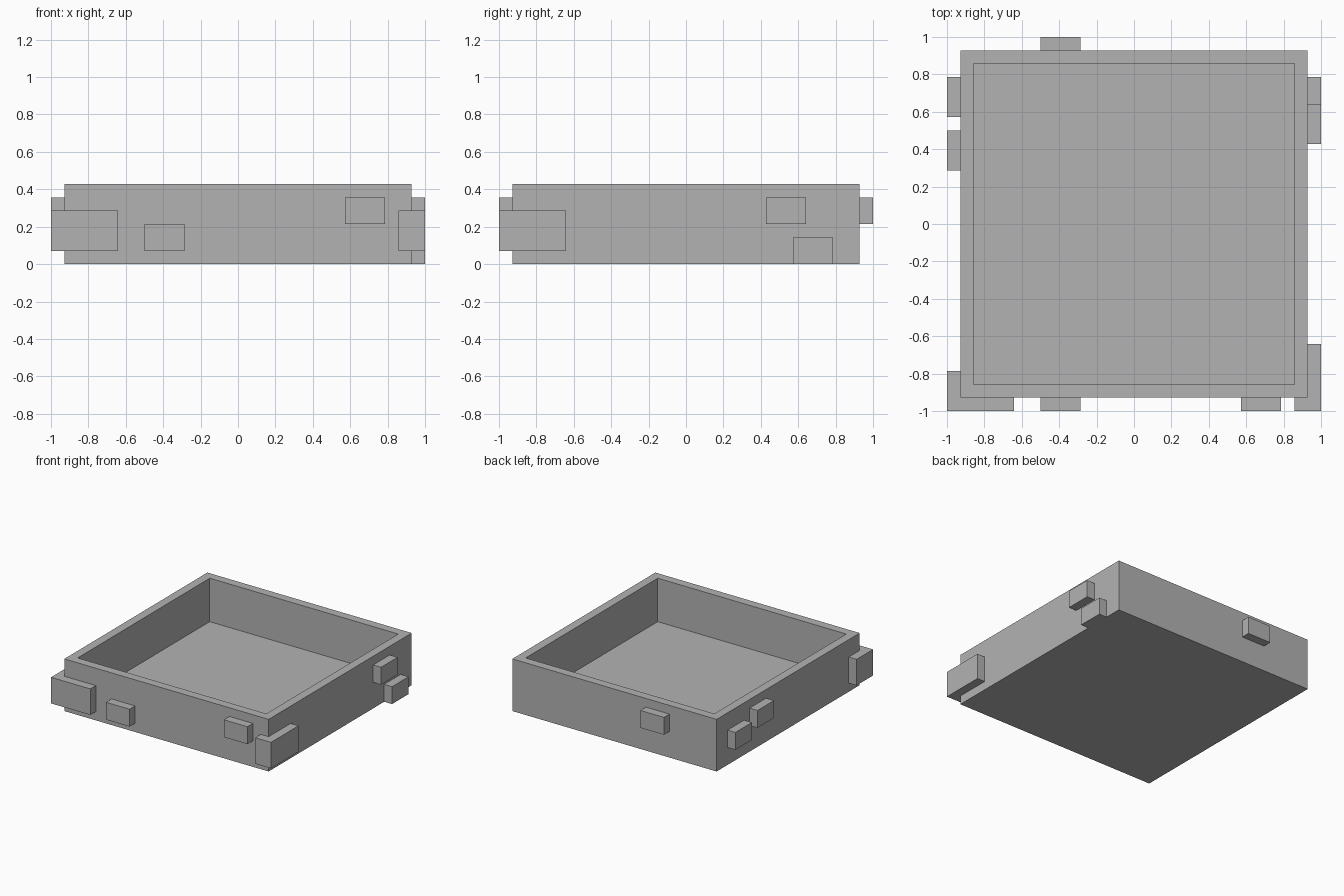
import bpy
import bmesh

cube = bpy.data.objects.get("Cube")
if cube:
    bpy.data.objects.remove(cube, do_unlink=True)

U = 1 / 14          # module: wall thickness and brick projection
WALL = 13 * U       # outer wall face
EDGE = 14 * U       # outer brick face

stone = bpy.data.materials.new("stone grey")
stone.use_nodes = True
stone.diffuse_color = (0.45, 0.45, 0.45, 1)
stone.node_tree.nodes["Principled BSDF"].inputs["Base Color"].default_value = (0.45, 0.45, 0.45, 1)


def finish(name, bm):
    bmesh.ops.recalc_face_normals(bm, faces=bm.faces)
    mesh = bpy.data.meshes.new(name)
    bm.to_mesh(mesh)
    bm.free()
    mesh.materials.append(stone)
    obj = bpy.data.objects.new(name, mesh)
    bpy.context.collection.objects.link(obj)
    return obj


def prism(bm, outline, z0, z1):
    """Extrude a flat outline from z0 to z1 and return the top face."""
    base = bm.faces.new([bm.verts.new((x, y, z0)) for x, y in outline])
    geom = bmesh.ops.extrude_face_region(bm, geom=[base], use_keep_orig=True)["geom"]
    top = [v for v in geom if isinstance(v, bmesh.types.BMVert)]
    bmesh.ops.translate(bm, verts=top, vec=(0, 0, z1 - z0))
    return next(f for f in geom if isinstance(f, bmesh.types.BMFace))


def rectangle(x0, x1, y0, y1):
    return [(x0, y0), (x1, y0), (x1, y1), (x0, y1)]


# Open tray: solid block with a recessed top
bm = bmesh.new()
top = prism(bm, rectangle(-WALL, WALL, -WALL, WALL), 0, 6 * U)
bmesh.ops.recalc_face_normals(bm, faces=bm.faces)
bmesh.ops.inset_region(bm, faces=[top], thickness=U, use_even_offset=True)
floor = bmesh.ops.extrude_discrete_faces(bm, faces=[top])["faces"][0]
bmesh.ops.translate(bm, verts=floor.verts[:], vec=(0, 0, -5 * U))
finish("tray", bm)

# Raised bricks: wall side, start along the wall and bottom, in modules
bricks = {
    "front_low_brick": ("front", -7, 1),
    "front_high_brick": ("front", 8, 3),
    "back_brick": ("back", -7, 3),
    "left_high_brick": ("left", 6, 3),
    "left_low_brick": ("left", 8, 0),
    "right_low_brick": ("right", 8, 2),
    "right_high_brick": ("right", 4, 3),
}
for name, (side, start, bottom) in bricks.items():
    a, b = start * U, (start + 3) * U
    outline = {
        "front": rectangle(a, b, -EDGE, -WALL),
        "back": rectangle(a, b, WALL, EDGE),
        "left": rectangle(WALL, EDGE, a, b),
        "right": rectangle(-EDGE, -WALL, a, b),
    }[side]
    bm = bmesh.new()
    prism(bm, outline, bottom * U, (bottom + 2) * U)
    finish(name, bm)

# Corner stones wrap the two front corners
for name, s, along_front, along_side in (
    ("right_corner_stone", -1, 5, 3),
    ("left_corner_stone", 1, 2, 5),
):
    inner_x = s * (EDGE - along_front * U)
    inner_y = -EDGE + along_side * U
    outline = [(s * EDGE, -EDGE), (s * EDGE, inner_y), (s * WALL, inner_y),
               (s * WALL, -WALL), (inner_x, -WALL), (inner_x, -EDGE)]
    bm = bmesh.new()
    prism(bm, outline, U, 4 * U)
    finish(name, bm)
